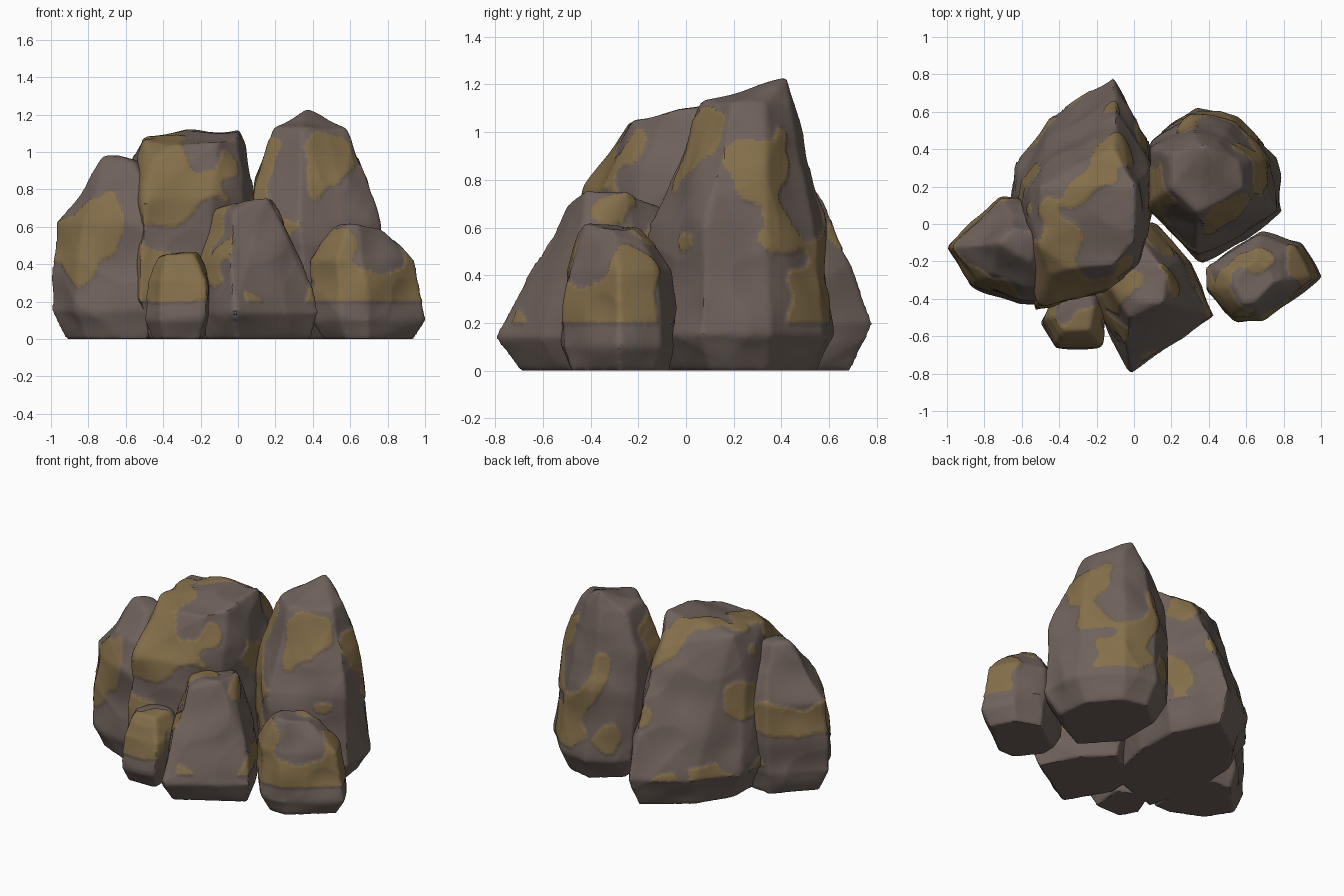
import bpy, bmesh, math
from mathutils import Vector, noise

if "Cube" in bpy.data.objects:
    bpy.data.objects.remove(bpy.data.objects["Cube"])


def material(name, rgb):
    m = bpy.data.materials.new(name)
    m.diffuse_color = (*rgb, 1)
    m.use_nodes = True
    m.node_tree.nodes["Principled BSDF"].inputs["Base Color"].default_value = m.diffuse_color
    return m


STONE = material("brown_stone", (0.16, 0.122, 0.105))
OCHRE = material("ochre_lichen", (0.235, 0.16, 0.07))


def boulder(name, outline, levels, peaks=(), seed=0, voxel=0.014):
    """Hull of one plan outline fitted to a box (z, x0, x1, y0, y1) per level."""
    xs, ys = zip(*outline)
    ax, bx, ay, by = min(xs), max(xs), min(ys), max(ys)
    bm = bmesh.new()
    for z, x0, x1, y0, y1 in levels:
        for x, y in outline:
            bm.verts.new((x0 + (x - ax) / (bx - ax) * (x1 - x0),
                          y0 + (y - ay) / (by - ay) * (y1 - y0), z))
    for p in peaks:
        bm.verts.new(p)
    hull = bmesh.ops.convex_hull(bm, input=bm.verts[:])
    junk = {g for g in hull["geom_interior"] + hull["geom_unused"]
            if isinstance(g, bmesh.types.BMVert)}
    bmesh.ops.delete(bm, geom=list(junk), context='VERTS')
    bmesh.ops.recalc_face_normals(bm, faces=bm.faces[:])
    me = bpy.data.meshes.new(name)
    bm.to_mesh(me)
    bm.free()
    ob = bpy.data.objects.new(name, me)
    bpy.context.collection.objects.link(ob)

    # even surface with worn edges
    rm = ob.modifiers.new("even", 'REMESH')
    rm.mode, rm.voxel_size = 'VOXEL', voxel
    sm = ob.modifiers.new("wear", 'SMOOTH')
    sm.factor, sm.iterations = 0.5, 4
    dg = bpy.context.evaluated_depsgraph_get()
    ob.data = bpy.data.meshes.new_from_object(ob.evaluated_get(dg))
    ob.modifiers.clear()
    ob.data.name = name

    # weathered relief, with the lichen slabs slightly raised
    off = Vector((seed * 3.7, seed * 1.9, seed * 5.3))

    def patch(p):
        return noise.noise(p * 2.9 + off) + 0.3 * noise.noise(p * 7 + off) - 0.1

    data = ob.data
    moves = []
    for v in data.vertices:
        p = v.co
        fade = min(1, max(0, p.z / 0.12))
        d = 0.02 * noise.noise(p * 4.5 + off)
        d += 0.012 * (0.4 - abs(noise.noise(p * 3 - off)) * 2)
        if patch(p) > 0 and p.z > 0.19:
            d += 0.006
        moves.append(p + v.normal * d * fade)
    tags = [int(f.center.z > 0.2 and patch(f.center) > 0) for f in data.polygons]
    for v, co in zip(data.vertices, moves):
        v.co = (co.x, co.y, max(0, co.z))
    data.materials.clear()
    data.materials.append(STONE)
    data.materials.append(OCHRE)
    for f, t in zip(data.polygons, tags):
        f.material_index = t
    bpy.ops.object.select_all(action='DESELECT')
    ob.select_set(True)
    bpy.context.view_layer.objects.active = ob
    bpy.ops.object.shade_smooth_by_angle(angle=math.radians(35))
    return ob


# broad tall rock behind, left of centre
boulder("main_rock",
        [(-.1, .78), (-.45, .55), (-.63, .3), (-.65, .05), (-.53, -.47),
         (-.15, -.37), (.03, -.2), (.1, .1), (.09, .42)],
        [(0, -.56, .03, -.4, .69), (.2, -.65, .09, -.47, .79),
         (.75, -.61, .09, -.42, .56), (.98, -.55, .05, -.27, .42)],
        [(-.5, -.12, 1.06), (-.5, .2, 1.08), (.0, -.1, 1.08), (.01, .2, 1.13),
         (-.35, -.24, 1.04), (-.1, -.22, 1.06)], 1)

# pointed tall rock behind, right
boulder("peak_rock",
        [(.08, .45), (.32, .63), (.55, .58), (.76, .35), (.8, .05),
         (.6, -.1), (.35, -.22), (.08, .05)],
        [(0, .18, .7, -.1, .55), (.15, .1, .8, -.2, .63),
         (.62, .08, .755, -.15, .58), (.85, .1, .71, -.05, .52),
         (1.12, .2, .58, .07, .46)],
        [(.37, .42, 1.23)], 2)

# rock on the far left, with a narrow crown
boulder("left_rock",
        [(-1, -.13), (-.75, .13), (-.5, .1), (-.5, -.42), (-.65, -.42), (-.88, -.32)],
        [(0, -.92, -.48, -.38, .1), (.15, -1.0, -.45, -.43, .14),
         (.62, -.96, -.45, -.4, .13), (.8, -.84, -.48, -.34, .07)],
        [(-.72, -.1, .98), (-.64, -.02, .97), (-.5, -.05, .95), (-.55, -.2, .94)], 3)

# front row of smaller rocks
boulder("front_rock",
        [(-.02, -.78), (.43, -.49), (.3, -.2), (.1, 0), (-.2, -.2), (-.2, -.45)],
        [(0, -.17, .39, -.7, -.05), (.14, -.2, .44, -.79, 0),
         (.4, -.2, .35, -.67, 0), (.68, -.12, .22, -.5, -.1)],
        [(.16, -.42, .76), (.17, -.25, .75), (.03, -.42, .73)], 7)
boulder("small_front_rock",
        [(-.5, -.53), (-.42, -.66), (-.18, -.65), (-.15, -.4), (-.4, -.3)],
        [(0, -.46, -.18, -.62, -.3), (.1, -.5, -.15, -.67, -.28),
         (.31, -.49, -.15, -.64, -.28), (.45, -.42, -.22, -.57, -.35)], (), 8, 0.012)
boulder("right_front_rock",
        [(1, -.28), (.9, -.1), (.7, -.04), (.4, -.22), (.4, -.34), (.55, -.51), (.7, -.51)],
        [(0, .46, .94, -.48, -.07), (.1, .4, 1.0, -.52, -.04),
         (.42, .39, .95, -.5, -.06), (.61, .54, .75, -.42, -.19)], (), 9)
